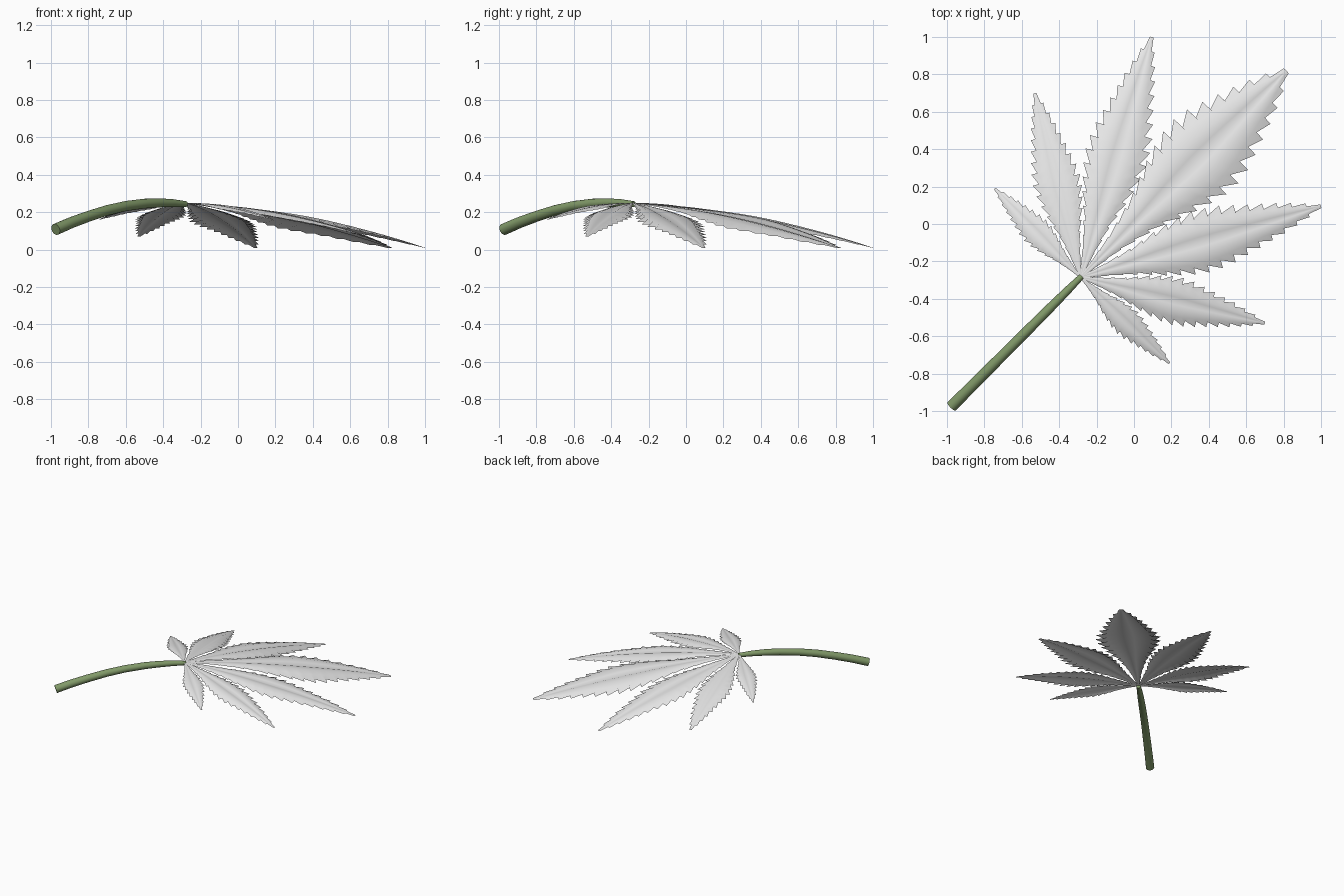
import bpy, bmesh, math
from mathutils import Vector

if "Cube" in bpy.data.objects:
    bpy.data.objects.remove(bpy.data.objects["Cube"])

HUB = Vector((-0.285, -0.285, 0.25))


def material(name, rgb):
    m = bpy.data.materials.new(name)
    m.diffuse_color = (*rgb, 1)
    m.use_nodes = True
    m.node_tree.nodes["Principled BSDF"].inputs["Base Color"].default_value = m.diffuse_color
    return m


GREY = material("leaf grey", (0.8, 0.8, 0.8))
GREEN = material("stem green", (0.22, 0.32, 0.14))

# half width of a leaflet along its length, as a fraction of the widest point
OUTLINE = [(0, .03), (.15, .2), (.3, .45), (.4, .72), (.5, .92), (.57, 1),
           (.65, .92), (.75, .7), (.85, .48), (.93, .25), (1, 0)]
# cross-section: (fraction of half width, height as a fraction of half width)
SECTION = [(-1, -.10), (-.75, .01), (-.45, .07), (-.18, .05), (0, 0),
           (.18, .05), (.45, .07), (.75, .01), (1, -.10)]


def width_at(t):
    for (a, wa), (b, wb) in zip(OUTLINE, OUTLINE[1:]):
        if t <= b:
            return wa + (wb - wa) * (t - a) / (b - a)
    return 0


def finish(bm, name, mat):
    me = bpy.data.meshes.new(name)
    bm.to_mesh(me)
    bm.free()
    me.materials.append(mat)
    ob = bpy.data.objects.new(name, me)
    bpy.context.collection.objects.link(ob)
    bpy.context.view_layer.objects.active = ob
    ob.select_set(True)
    bpy.ops.object.shade_smooth_by_angle(angle=math.radians(50))
    ob.select_set(False)
    return ob


def leaflet(name, tip, half_width, teeth, warp, bulge):
    """Arched blade from the hub to the tip with forward-pointing teeth."""
    tip = Vector(tip)
    run = Vector((tip.x - HUB.x, tip.y - HUB.y, 0))
    length = run.length
    along = run.normalized()
    side = Vector((-along.y, along.x, 0))
    bm = bmesh.new()

    def point(t, u, dz, w):
        z = HUB.z + (tip.z - HUB.z) * t + bulge * 4 * t * (1 - t)
        p = HUB + along * (t * length) + side * (u * w)
        p.z = z + dz * w
        return bm.verts.new(p)

    rows = []
    for k in range(teeth):
        # each tooth: a notch row, then a point row leaning towards the tip
        for frac, scale, lean in ((0.0, .80, 0.0), (.62, 1.06, .36)):
            t = (k + frac) / teeth
            w = half_width * width_at(t ** warp)
            if k == 0:
                scale, lean = 1, 0
            row = []
            for u, dz in SECTION:
                edge = abs(u) == 1
                s = scale if edge else .9
                shift = lean / teeth if edge else 0
                row.append(point(min(t + shift, 1), u * s, dz, w))
            rows.append(row)
    for a, b in zip(rows, rows[1:]):
        for i in range(len(SECTION) - 1):
            bm.faces.new((a[i + 1], a[i], b[i], b[i + 1]))
    end = point(1, 0, 0, 0)
    for i in range(len(SECTION) - 1):
        bm.faces.new((rows[-1][i + 1], rows[-1][i], end))
    bmesh.ops.recalc_face_normals(bm, faces=bm.faces)
    if sum(f.normal.z for f in bm.faces) < 0:
        bmesh.ops.reverse_faces(bm, faces=bm.faces)
    return finish(bm, name, GREY)


# Middle leaflet, then three pairs mirrored about the x = y diagonal
leaflet("middle_leaflet", (0.815, 0.82, 0.01), 0.235, 18, 1.0, 0.035)
for label, (x, y, z), w, teeth, bulge in (
        ("long", (1.0, 0.095, 0.01), 0.165, 18, 0.035),
        ("medium", (0.70, -0.53, 0.07), 0.125, 17, 0.03),
        ("short", (0.19, -0.745, 0.16), 0.078, 15, 0.02)):
    leaflet("right_%s_leaflet" % label, (x, y, z), w, teeth, 0.8, bulge)
    leaflet("left_%s_leaflet" % label, (y, x, z), w, teeth, 0.8, bulge)

# Stem: tapered tube swept along an arch in the diagonal plane
PATH = [(-.975, .108, .031), (-.89, .145, .030), (-.8, .178, .029),
        (-.7, .21, .028), (-.6, .233, .027), (-.5, .246, .026),
        (-.42, .25, .024), (-.35, .249, .021), (-.28, .243, .016)]
SIDES = 16
bm = bmesh.new()
across = Vector((1, -1, 0)).normalized()
centres = [Vector((d, d, z)) for d, z, r in PATH]
rings = []
for i, (d, z, r) in enumerate(PATH):
    tangent = centres[min(i + 1, len(PATH) - 1)] - centres[max(i - 1, 0)]
    up = across.cross(tangent.normalized())
    rings.append([bm.verts.new(centres[i] + r * (
        math.cos(2 * math.pi * j / SIDES) * across
        + math.sin(2 * math.pi * j / SIDES) * up)) for j in range(SIDES)])
for a, b in zip(rings, rings[1:]):
    for j in range(SIDES):
        n = (j + 1) % SIDES
        bm.faces.new((a[j], a[n], b[n], b[j]))
bm.faces.new(rings[0])
bm.faces.new(rings[-1])
bmesh.ops.recalc_face_normals(bm, faces=bm.faces)
finish(bm, "stem", GREEN)
